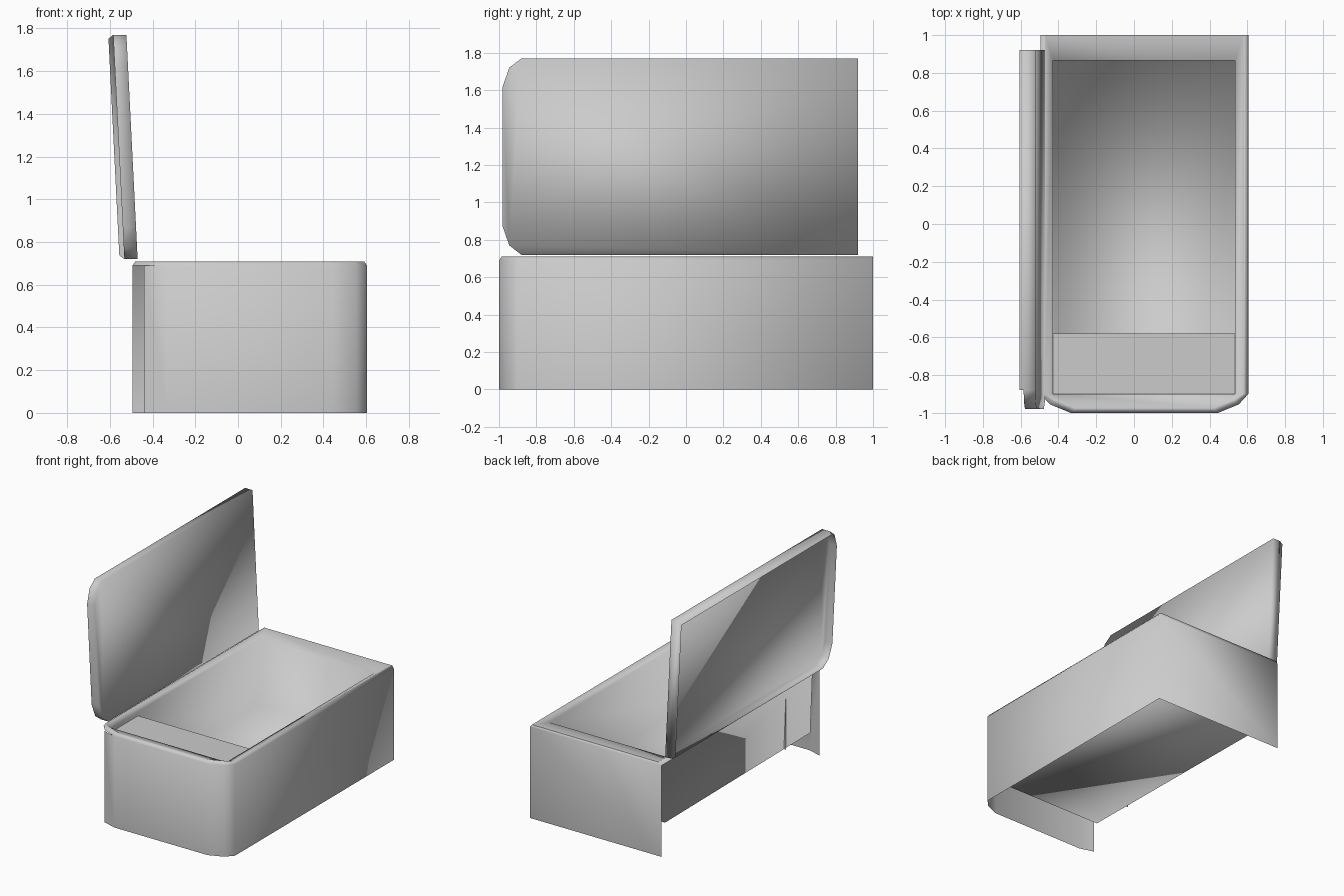
import bpy, bmesh, math

old = bpy.data.objects.get("Cube")
if old:
    bpy.data.objects.remove(old, do_unlink=True)

grey = bpy.data.materials.new("plain_grey")
grey.use_nodes = True
grey.diffuse_color = (0.6, 0.6, 0.6, 1)
grey.node_tree.nodes["Principled BSDF"].inputs["Base Color"].default_value = (0.6, 0.6, 0.6, 1)


def finish(name, bm, angle):
    """Clean up a bmesh and turn it into a shaded object."""
    bmesh.ops.remove_doubles(bm, verts=bm.verts, dist=0.0005)
    bmesh.ops.recalc_face_normals(bm, faces=bm.faces)
    mesh = bpy.data.meshes.new(name)
    bm.to_mesh(mesh)
    bm.free()
    mesh.materials.append(grey)
    obj = bpy.data.objects.new(name, mesh)
    bpy.context.collection.objects.link(obj)
    bpy.ops.object.select_all(action='DESELECT')
    obj.select_set(True)
    bpy.context.view_layer.objects.active = obj
    bpy.ops.object.shade_smooth_by_angle(angle=math.radians(angle))


def loft(bm, rings, closed=True):
    """Join point rings of equal length with faces."""
    loops = [[bm.verts.new(p) for p in ring] for ring in rings]
    count = len(loops[0])
    for a, b in zip(loops, loops[1:]):
        for i in range(count if closed else count - 1):
            j = (i + 1) % count
            bm.faces.new((a[i], a[j], b[j], b[i]))
    return loops


RIGHT, LEFT, RIM, TOP, FLOOR = -0.495, 0.605, 0.69, 0.71, 0.19
IN_RIGHT, IN_LEFT, IN_FRONT, IN_BACK = -0.43, 0.535, -0.9, 0.865


def outline(inset, z):
    """Box outline: sharp at the back, rounded at the front."""
    l, r, f = LEFT - inset, RIGHT + inset, -1 + inset
    return [(r, 1, z), (l, 1, z), (l, -0.9, z), (l - 0.05, f + 0.045, z),
            (l - 0.16, f, z), (r + 0.16, f, z), (r + 0.05, f + 0.045, z), (r, -0.9, z)]


def cavity(z, taper=0):
    """Cavity outline, its front corners tripled to match the box outline."""
    left = (IN_LEFT, IN_FRONT, z)
    right = (IN_RIGHT + taper, IN_FRONT, z)
    return [(IN_RIGHT, IN_BACK, z), (IN_LEFT, IN_BACK, z)] + [left] * 3 + [right] * 3


# Box body: outer walls (open below and on the hinge side), rim and inner tub
bm = bmesh.new()
path = outline(0, 0)[:6] + [(-0.44, -0.968, 0)]
loft(bm, [path, [(x, y, RIM) for x, y, z in path]], closed=False)
tub = loft(bm, [outline(0, RIM), outline(0.015, TOP), outline(0.025, TOP),
                cavity(RIM), cavity(FLOOR, 0.02)])
bm.faces.new([tub[-1][i] for i in (0, 1, 2, 5)])
finish("box_body", bm, 180)

# Raised shelf at the front of the tub
bm = bmesh.new()
steps = [(IN_FRONT, 0.66), (-0.58, 0.66), (-0.58, FLOOR)]
loft(bm, [[(IN_RIGHT, y, z), (IN_LEFT, y, z)] for y, z in steps], closed=False)
finish("front_shelf", bm, 30)


def lid_ring(depth, inset):
    """Lid outline at a depth behind its inner face, leaning outward."""
    b, t, f, k = 0.72 + inset, 1.77 - inset, -0.98, 0.92
    pts = [(f + 0.1, b), (k, b), (k, t), (f + 0.1, t), (f + 0.035, t - 0.05),
           (f, t - 0.15), (f, b + 0.15), (f + 0.035, b + 0.05)]
    return [(-0.47 - 0.05 * (z - 0.72) - depth, y, z) for y, z in pts]


# Open lid: a hollow shell with a deeper lip on its straight sides and back end
bm = bmesh.new()
shell = loft(bm, [lid_ring(0, 0), lid_ring(0.062, 0)])
bm.faces.new(shell[0])
loft(bm, [lid_ring(0.062, 0)[:4], lid_ring(0.085, 0.018)[:4]], closed=False)
finish("open_lid", bm, 180)
